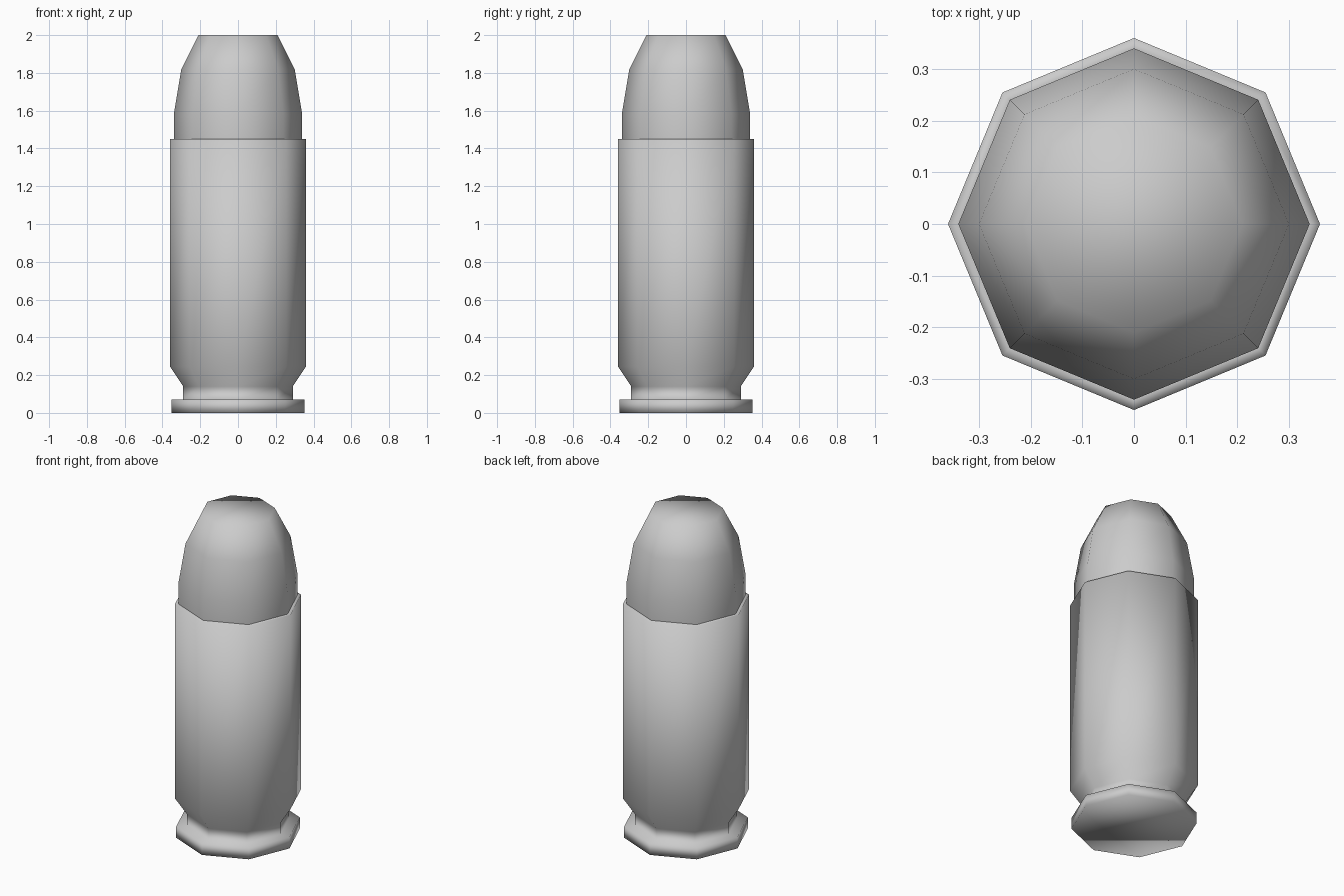
import bpy, bmesh, math

if "Cube" in bpy.data.objects:
    bpy.data.objects.remove(bpy.data.objects["Cube"])

SIDES = 8


def turned_part(name, profile, cap_bottom=False, cap_top=False):
    """Octagonal lathe from (radius, z) points, smooth shaded."""
    bm = bmesh.new()
    rings = []
    for r, z in profile:
        rings.append([bm.verts.new((r * math.cos(a), r * math.sin(a), z))
                      for a in (2 * math.pi * i / SIDES for i in range(SIDES))])
    for lo, hi in zip(rings, rings[1:]):
        for i in range(SIDES):
            j = (i + 1) % SIDES
            bm.faces.new((lo[i], lo[j], hi[j], hi[i]))
    if cap_bottom:
        bm.faces.new(rings[0][::-1])
    if cap_top:
        bm.faces.new(rings[-1])
    for f in bm.faces:
        f.smooth = True
    mesh = bpy.data.meshes.new(name)
    bm.to_mesh(mesh)
    bm.free()
    obj = bpy.data.objects.new(name, mesh)
    bpy.context.collection.objects.link(obj)
    return obj


# Casing: rim, extractor groove, taper, straight wall and mouth ledge
turned_part("casing", [(0.353, 0), (0.353, 0.07), (0.29, 0.07), (0.29, 0.14),
                       (0.36, 0.245), (0.36, 1.45), (0.34, 1.45)], cap_bottom=True)

# Projectile: short straight base, curved nose with flat tip
turned_part("projectile", [(0.34, 1.45), (0.34, 1.58), (0.30, 1.82), (0.21, 2.0)],
            cap_top=True)
